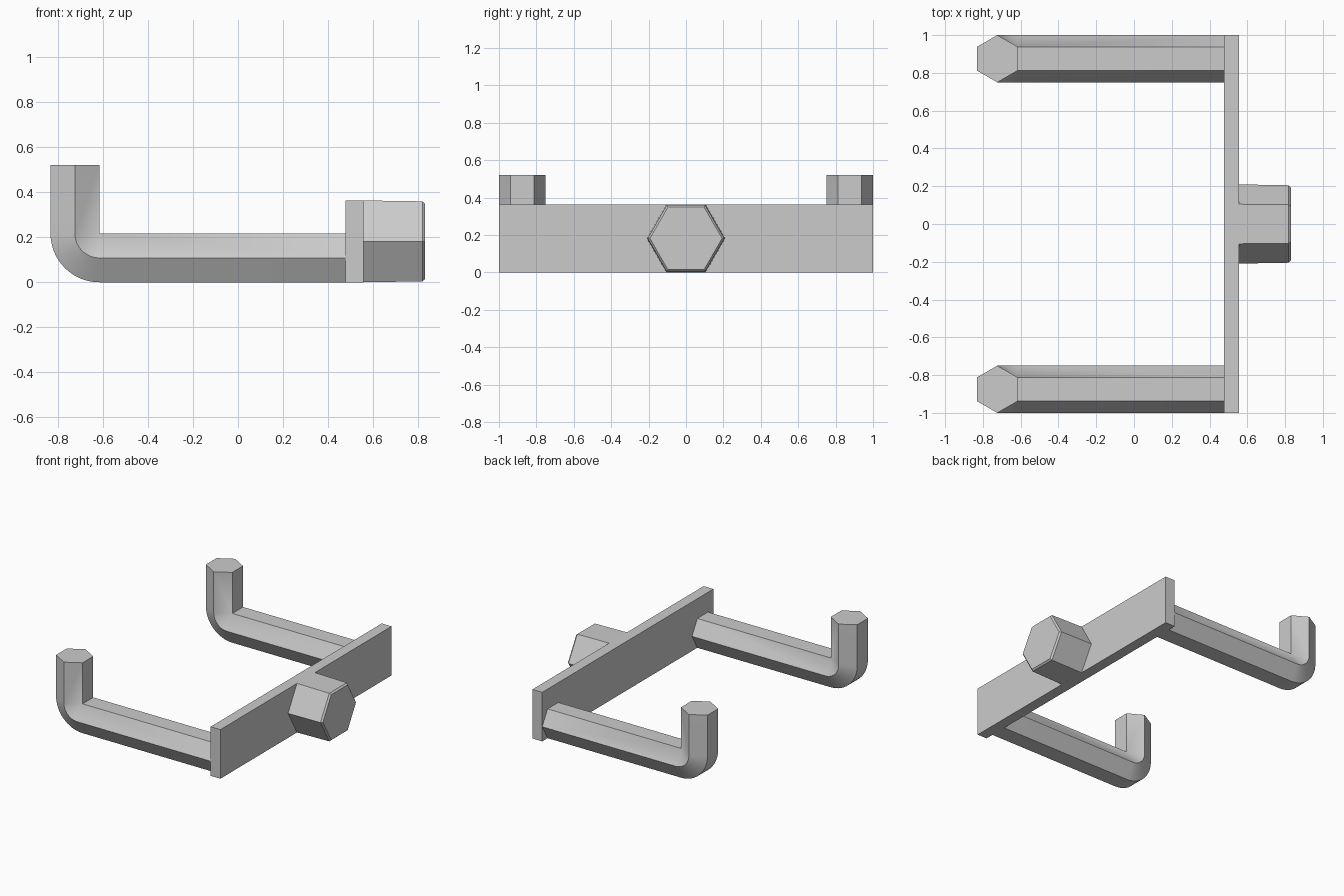
import bpy, bmesh, math
from mathutils import Vector

old = bpy.data.objects.get("Cube")
if old:
    bpy.data.objects.remove(old, do_unlink=True)

grey = bpy.data.materials.new("plain grey")
grey.use_nodes = True
GREY = (0.6, 0.6, 0.6, 1)
grey.diffuse_color = GREY
grey.node_tree.nodes["Principled BSDF"].inputs["Base Color"].default_value = GREY


def finish(name, bm):
    """Turn a bmesh into a named, coloured object with crisp edges."""
    bmesh.ops.remove_doubles(bm, verts=bm.verts, dist=0.0005)
    bmesh.ops.recalc_face_normals(bm, faces=bm.faces)
    mesh = bpy.data.meshes.new(name)
    bm.to_mesh(mesh)
    bm.free()
    mesh.materials.append(grey)
    obj = bpy.data.objects.new(name, mesh)
    bpy.context.collection.objects.link(obj)
    bpy.ops.object.select_all(action="DESELECT")
    obj.select_set(True)
    bpy.context.view_layer.objects.active = obj
    bpy.ops.object.shade_smooth_by_angle(angle=math.radians(25))
    return obj


def hex_sweep(name, stations):
    """Skin hexagon rings given as (centre, normal in the xz plane, corner radius)."""
    bm = bmesh.new()
    rings = []
    for centre, normal, radius in stations:
        ring = []
        for k in range(6):
            a = math.radians(60 * k)
            offset = Vector((0, math.cos(a), 0)) + normal * math.sin(a)
            ring.append(bm.verts.new(centre + offset * radius))
        rings.append(ring)
    for r1, r2 in zip(rings, rings[1:]):
        for k in range(6):
            n = (k + 1) % 6
            bm.faces.new((r1[k], r1[n], r2[n], r2[k]))
    bm.faces.new(rings[0])
    bm.faces.new(rings[-1])
    return finish(name, bm)


UP = Vector((0, 0, 1))

# Back plate
PLATE_X, PLATE_T, PLATE_H = 0.476, 0.08, 0.363
bm = bmesh.new()
bmesh.ops.create_cube(bm, size=1)
bmesh.ops.scale(bm, vec=(PLATE_T, 2, PLATE_H), verts=bm.verts)
bmesh.ops.translate(bm, vec=(PLATE_X + PLATE_T / 2, 0, PLATE_H / 2), verts=bm.verts)
finish("back_plate", bm)

# Hexagonal hook arm, bent tightly around its inner corner
R = 0.125
FLAT = R * math.cos(math.radians(30))
ARM_Y, TIP_Z, BEND_STEPS = 0.875, 0.52, 16
pivot = Vector((-0.832 + 2 * FLAT, ARM_Y, 2 * FLAT))
stations = [(Vector((PLATE_X, ARM_Y, FLAT)), UP, R)]
for i in range(BEND_STEPS + 1):
    a = math.pi / 2 * i / BEND_STEPS
    inward = Vector((math.sin(a), 0, math.cos(a)))
    stations.append((pivot - inward * FLAT, inward, R))
stations.append((Vector((pivot.x - FLAT, ARM_Y, TIP_Z)), Vector((1, 0, 0)), R))
arm = hex_sweep("hook_arms", stations)
mirror = arm.modifiers.new("Mirror", "MIRROR")
mirror.use_axis = (False, True, False)
mirror.use_mirror_merge = False

# Slightly tapered hexagonal knob with a chamfered end
knob = [(PLATE_X + PLATE_T, 0.2095), (0.818, 0.205), (0.83, 0.193)]
hex_sweep("hex_knob", [(Vector((x, 0, PLATE_H / 2)), UP, r) for x, r in knob])
